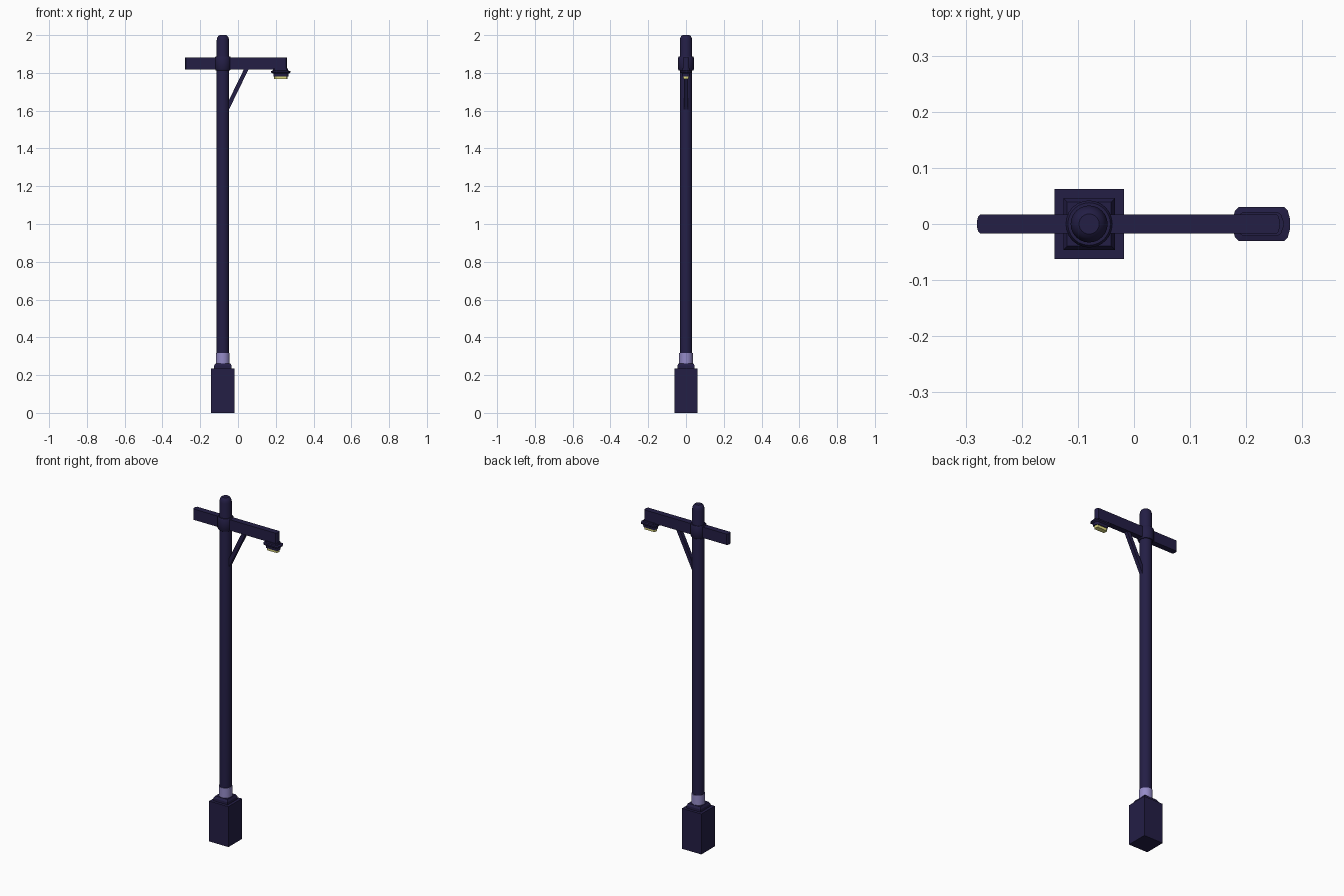
import bpy, bmesh, math
from mathutils import Vector

if "Cube" in bpy.data.objects:
    bpy.data.objects.remove(bpy.data.objects["Cube"])

PX = -0.08  # pole axis


def material(name, rgb):
    m = bpy.data.materials.new(name)
    m.diffuse_color = (*rgb, 1)
    m.use_nodes = True
    m.node_tree.nodes["Principled BSDF"].inputs["Base Color"].default_value = m.diffuse_color
    return m


DARK = material("dark_metal", (0.017, 0.013, 0.06))
LILAC = material("lilac_band", (0.30, 0.26, 0.58))
GLOW = material("lamp_glass", (0.75, 0.72, 0.22))


def loft(name, rings, mat, smooth=False):
    """Skin a stack of equal-length rings and cap both ends."""
    bm = bmesh.new()
    loops = [[bm.verts.new(p) for p in ring] for ring in rings]
    n = len(loops[0])
    for a, b in zip(loops, loops[1:]):
        for i in range(n):
            j = (i + 1) % n
            bm.faces.new((a[i], a[j], b[j], b[i]))
    bm.faces.new(loops[0][::-1])
    bm.faces.new(loops[-1])
    bmesh.ops.recalc_face_normals(bm, faces=bm.faces)
    me = bpy.data.meshes.new(name)
    bm.to_mesh(me)
    bm.free()
    ob = bpy.data.objects.new(name, me)
    bpy.context.collection.objects.link(ob)
    me.materials.append(mat)
    if smooth:
        bpy.ops.object.select_all(action='DESELECT')
        ob.select_set(True)
        bpy.context.view_layer.objects.active = ob
        bpy.ops.object.shade_smooth_by_angle(angle=math.radians(35))
    return ob


def turned(name, profile, mat, n=24):
    return loft(name, [[(PX + r * math.cos(2 * math.pi * i / n),
                         r * math.sin(2 * math.pi * i / n), z) for i in range(n)]
                       for r, z in profile], mat, True)


def square(name, profile, mat):
    return loft(name, [[(PX + sx * h, sy * h, z) for sx, sy in
                        ((-1, -1), (1, -1), (1, 1), (-1, 1))]
                       for h, z in profile], mat)


def rounded(x0, x1, hy, z, c):
    """Plan outline with softened ends."""
    half = [(x0 + c, -hy), (x1 - c, -hy), (x1 - c * 0.4, -hy * 0.8), (x1, -hy * 0.3)]
    right = half[1:] + [(x, -y) for x, y in reversed(half[1:])]
    left = [(x0 + c, hy), (x0 + c * 0.4, hy * 0.8), (x0, hy * 0.3),
            (x0, -hy * 0.3), (x0 + c * 0.4, -hy * 0.8), (x0 + c, -hy)]
    return [(x, y, z) for x, y in right + left]


# Pedestal with stepped cap
square("pedestal", [(0.062, 0), (0.062, 0.235)], DARK)
square("pedestal_step", [(0.046, 0.235), (0.046, 0.25), (0.039, 0.262)], DARK)

# Pole, band and collar
turned("pole", [(0.033, 0.255), (0.033, 1.972), (0.030, 1.986),
                (0.025, 1.995), (0.018, 2.0)], DARK)
turned("band", [(0.036, 0.262), (0.036, 0.318)], LILAC)
turned("arm_collar", [(0.038, 1.813), (0.042, 1.819), (0.042, 1.881), (0.038, 1.887)], DARK)

# Cross arm
loft("cross_arm", [rounded(-0.28, 0.26, 0.017, z, 0.006) for z in (1.819, 1.882)], DARK)

# Diagonal brace under the arm
a, b = Vector((-0.058, 0, 1.61)), Vector((0.048, 0, 1.828))
d = (b - a).normalized()
w, y = Vector((d.z, 0, -d.x)) * 0.011, Vector((0, 0.011, 0))
loft("brace", [[p - w - y, p + w - y, p + w + y, p - w + y] for p in (a, b)], DARK)

# Lamp head: neck, brim, tapered body
loft("lamp_head", [rounded(x0, x1, hy, z, 0.010) for x0, x1, hy, z in (
    (0.184, 0.266, 0.021, 1.822), (0.184, 0.266, 0.021, 1.812),
    (0.176, 0.278, 0.030, 1.810), (0.176, 0.278, 0.030, 1.802),
    (0.187, 0.268, 0.021, 1.796), (0.187, 0.268, 0.019, 1.781))], DARK)
loft("lamp_lens", [rounded(0.191, 0.262, hy, z, 0.006)
                   for hy, z in ((0.015, 1.783), (0.014, 1.767))], GLOW)
